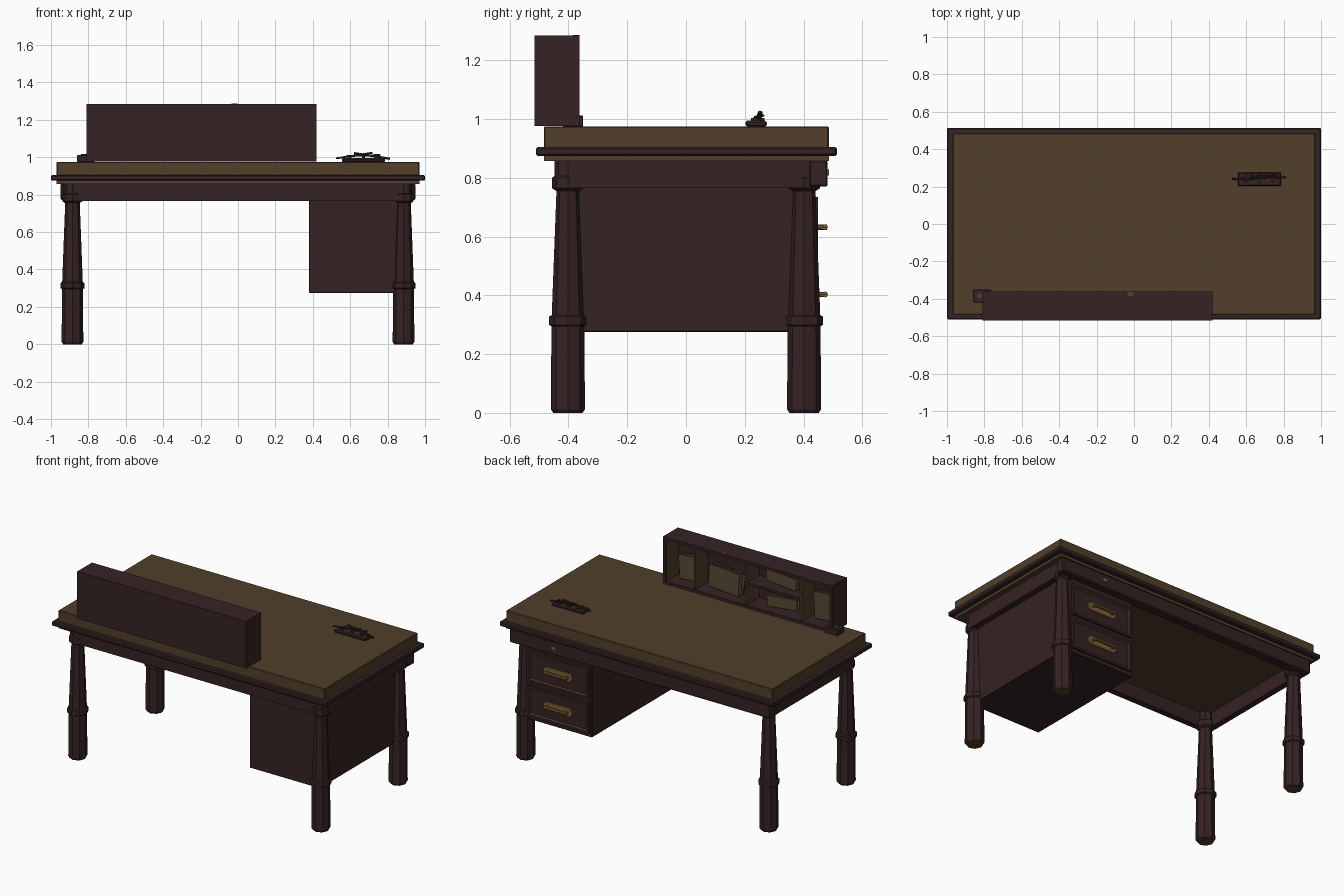
import bpy, bmesh, math, random
from mathutils import Matrix, Vector

random.seed(4)
cube = bpy.data.objects.get("Cube")
if cube:
    bpy.data.objects.remove(cube, do_unlink=True)


def material(name, rgb):
    m = bpy.data.materials.new(name)
    m.use_nodes = True
    m.diffuse_color = (*rgb, 1)
    node = m.node_tree.nodes["Principled BSDF"]
    node.inputs["Base Color"].default_value = (*rgb, 1)
    node.inputs["Roughness"].default_value = 0.8
    return m


DARK = material("dark mahogany", (0.036, 0.016, 0.017))
OLIVE = material("olive brown wood", (0.082, 0.049, 0.024))
BRASS = material("aged brass", (0.2, 0.12, 0.04))
PAPER = material("old parchment", (0.1, 0.066, 0.035))


def finish(name, bm, *mats):
    mesh = bpy.data.meshes.new(name)
    bmesh.ops.recalc_face_normals(bm, faces=bm.faces)
    bm.to_mesh(mesh)
    bm.free()
    for m in mats:
        mesh.materials.append(m)
    ob = bpy.data.objects.new(name, mesh)
    bpy.context.collection.objects.link(ob)
    return ob


def box(name, xs, ys, zs, mat, bevel=0):
    """Box from its ranges on the three axes."""
    bm = bmesh.new()
    bmesh.ops.create_cube(bm, size=1)
    lo, hi = Vector((xs[0], ys[0], zs[0])), Vector((xs[1], ys[1], zs[1]))
    for v in bm.verts:
        v.co = [(a + b) / 2 + c * (b - a) for a, b, c in zip(lo, hi, v.co)]
    if bevel:
        bmesh.ops.bevel(bm, geom=bm.edges[:], offset=bevel, segments=1, affect='EDGES')
    return finish(name, bm, mat)


def rod(name, a, b, radius, mat, sides=8):
    a, b = Vector(a), Vector(b)
    bm = bmesh.new()
    turn = (b - a).to_track_quat('Z', 'Y').to_matrix().to_4x4()
    bmesh.ops.create_cone(bm, cap_ends=True, segments=sides, radius1=radius, radius2=radius,
                          depth=(b - a).length, matrix=Matrix.Translation((a + b) / 2) @ turn)
    return finish(name, bm, mat)


def leg(name, x, y):
    """Eight-sided turned leg with a ring, a taper and a collar."""
    profile = [(0.05, 0), (0.058, 0.012), (0.056, 0.295), (0.064, 0.3), (0.064, 0.328),
               (0.055, 0.333), (0.039, 0.755), (0.054, 0.765), (0.054, 0.8), (0.046, 0.806),
               (0.046, 0.865)]
    bm = bmesh.new()
    rings = []
    for r, z in profile:
        rings.append([bm.verts.new((x + r * math.cos(i * math.pi / 4),
                                    y + r * math.sin(i * math.pi / 4), z)) for i in range(8)])
    for low, high in zip(rings, rings[1:]):
        for i in range(8):
            j = (i + 1) % 8
            bm.faces.new((low[i], low[j], high[j], high[i]))
    bm.faces.new(rings[0]).material_index = 1
    bm.faces.new(rings[-1])
    return finish(name, bm, DARK, OLIVE)


# Table top: slab, projecting rim and lower band
box("top_slab", (-0.97, 0.97), (-0.484, 0.486), (0.9, 0.975), OLIVE, 0.004)
box("top_rim", (-1, 1), (-0.511, 0.514), (0.875, 0.905), DARK, 0.006)
box("under_band", (-0.97, 0.97), (-0.484, 0.486), (0.858, 0.88), OLIVE)

# Legs and aprons
for sx, side in ((-1, "right"), (1, "left")):
    for y, end in ((-0.402, "front"), (0.402, "back")):
        leg(f"{end}_{side}_leg", sx * 0.885, y)
    box(f"{side}_apron", sorted((sx * 0.895, sx * 0.935)), (-0.4, 0.43), (0.765, 0.86), DARK)
box("front_apron", (-0.885, 0.885), (-0.44, -0.4), (0.765, 0.86), DARK)
box("back_apron", (-0.948, 0.948), (0.42, 0.482), (0.77, 0.86), DARK, 0.006)
box("keyhole_plate", (0.615, 0.64), (0.48, 0.486), (0.808, 0.828), BRASS)

# Drawer cabinet
box("cabinet", (0.38, 0.89), (-0.42, 0.435), (0.275, 0.862), DARK, 0.003)


def drawer(name, z):
    bm = bmesh.new()
    bmesh.ops.create_cube(bm, size=1)
    for v in bm.verts:
        v.co = (0.62 + v.co.x * 0.45, 0.432 + v.co.y * 0.036, z + v.co.z * 0.205)
    face = max(bm.faces, key=lambda f: f.calc_center_median().y)
    bmesh.ops.inset_individual(bm, faces=[face], thickness=0.022)
    ring = bmesh.ops.inset_individual(bm, faces=[face], thickness=0.008, depth=-0.01)
    for f in ring["faces"]:
        f.material_index = 1
    face.material_index = 0
    finish(name + "_front", bm, DARK, OLIVE)
    # Scalloped pull
    box(name + "_pull_plate", (0.535, 0.705), (0.438, 0.447), (z - 0.024, z + 0.024), BRASS, 0.003)
    for i in range(8):
        x = 0.543 + i * 0.022
        rod(f"{name}_scallop_{i}", (x, 0.438, z), (x, 0.45, z), 0.029, BRASS)
    rod(name + "_pull_bar", (0.54, 0.473, z), (0.7, 0.473, z), 0.01, BRASS)
    for x in (0.548, 0.692):
        rod(name + "_pull_post", (x, 0.44, z), (x, 0.48, z), 0.009, BRASS)


drawer("upper_drawer", 0.632)
drawer("lower_drawer", 0.403)

# Pigeonhole shelf, open towards the back
L, R, F, B, Z0, Z1, T = -0.81, 0.42, -0.516, -0.362, 0.976, 1.285, 0.018
box("shelf_panel", (L, R), (F, F + T), (Z0, Z1), DARK)
box("shelf_base", (L, R), (F, B), (Z0, Z0 + T), DARK)
box("shelf_roof", (L, R), (F, B), (Z1 - T, Z1), DARK)
for x, inner in ((L, L + T), (R - T, R - T - 0.004)):
    box("shelf_end", (x, x + T), (F, B), (Z0, Z1), DARK)
    box("shelf_lining", (inner, inner + 0.004), (F + T, B - 0.006), (Z0 + T, Z1 - T), OLIVE)
for x in (0.195, -0.18, -0.58):
    box("shelf_divider", (x - 0.006, x + 0.006), (F + T, B - 0.006), (Z0 + T, Z1 - T), OLIVE)
box("middle_shelf", (-0.58, -0.18), (F + T, B - 0.008), (1.125, 1.14), DARK)
box("shelf_catch", (-0.035, -0.002), (-0.384, -0.362), (Z1 - 0.004, Z1 + 0.002), OLIVE)


# Stacks of letters leaning in the compartments
def letters(x, z, width, height, tilt):
    for i in range(4):
        bm = bmesh.new()
        turn = Matrix.Rotation(math.radians(tilt + random.uniform(-4, 4)), 4, 'Y')
        place = Matrix.Translation((x + random.uniform(-0.01, 0.01), -0.47 + i * 0.013,
                                    z + height / 2 + 0.008))
        size = Matrix.Diagonal((width, 0.005, height * random.uniform(0.9, 1), 1))
        bmesh.ops.create_cube(bm, size=1, matrix=place @ turn @ size)
        finish("letter", bm, PAPER)


letters(0.29, Z0 + T, 0.12, 0.17, 7)
letters(0.02, Z0 + T, 0.22, 0.15, -5)
letters(-0.4, Z0 + T, 0.22, 0.075, 3)
letters(-0.4, 1.14, 0.22, 0.085, -3)
letters(-0.7, Z0 + T, 0.13, 0.19, 6)

# Small box beside the shelf
box("ink_box", (-0.86, -0.765), (-0.42, -0.35), (0.974, 1.012), DARK, 0.003)
rod("ink_cap", (-0.825, -0.385, 1.01), (-0.825, -0.385, 1.018), 0.015, OLIVE)

# Pen tray with rests and pens
box("pen_tray", (0.555, 0.787), (0.203, 0.275), (0.974, 0.995), DARK, 0.006)
for x in (0.6, 0.67, 0.74):
    box("pen_rest", (x - 0.008, x + 0.008), (0.222, 0.268), (0.99, 1.004), DARK)
rod("long_pen", (0.525, 0.24, 0.994), (0.72, 0.25, 1.024), 0.005, DARK)
rod("short_pen", (0.62, 0.255, 1.022), (0.812, 0.248, 0.992), 0.006, DARK)
rod("thin_pen", (0.58, 0.235, 1.006), (0.76, 0.262, 1.012), 0.005, DARK)
